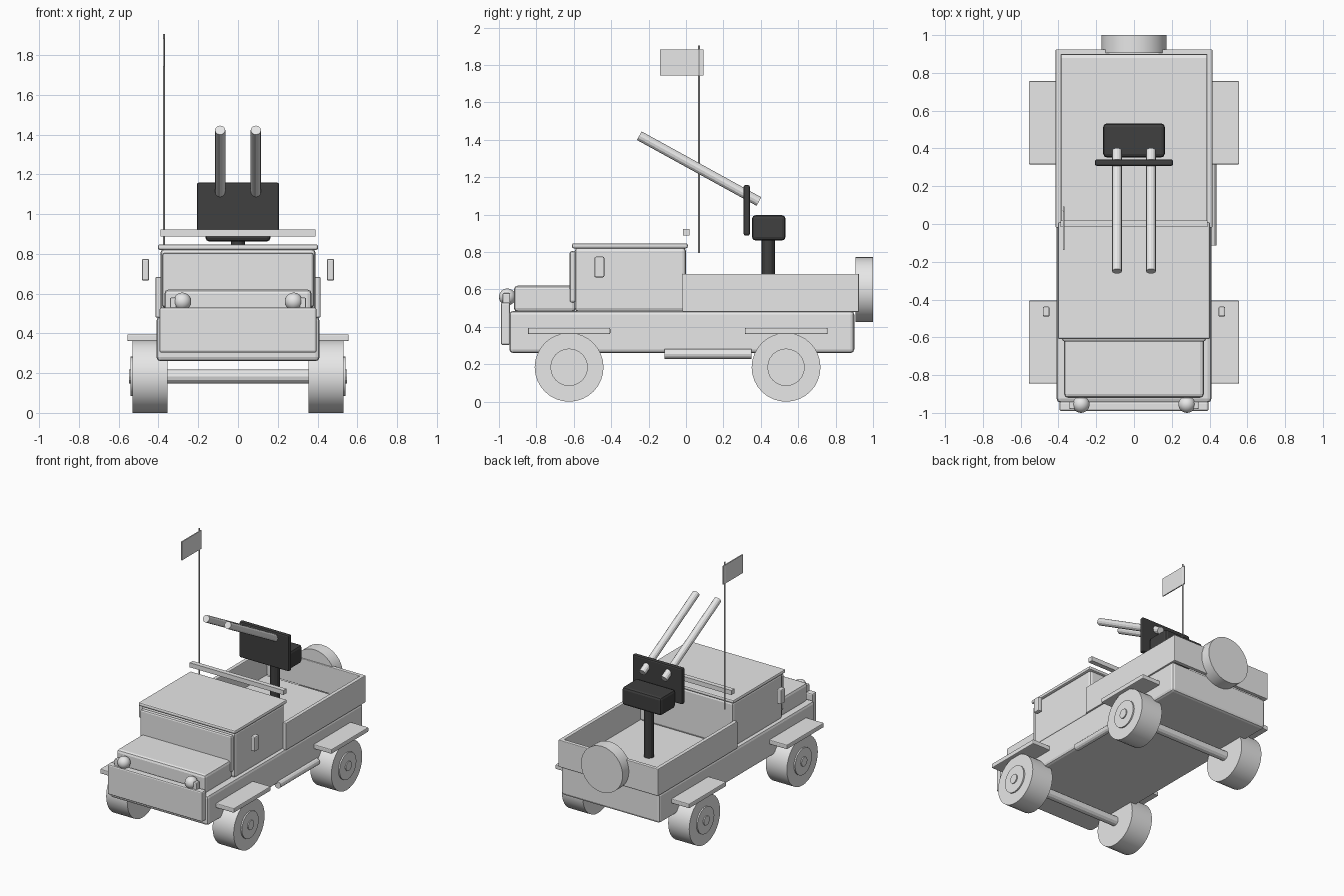
import bpy, math
from mathutils import Vector

cube = bpy.data.objects.get("Cube")
if cube:
    bpy.data.objects.remove(cube, do_unlink=True)


def make_material(name, value):
    m = bpy.data.materials.new(name)
    m.use_nodes = True
    colour = (value, value, value, 1)
    m.diffuse_color = colour
    m.node_tree.nodes["Principled BSDF"].inputs["Base Color"].default_value = colour
    return m


GREY = make_material("light grey", 0.8)
DARK = make_material("gunmetal black", 0.05)


def finish(name, mat, smooth):
    ob = bpy.context.object
    ob.name = ob.data.name = name
    ob.data.materials.append(mat)
    if smooth:
        bpy.ops.object.shade_smooth_by_angle(angle=math.radians(35))
    return ob


def box(name, xs, ys, zs, bevel=0.0, mat=GREY):
    """Box between the given limits on each axis, with rounded edges."""
    limits = (xs, ys, zs)
    bpy.ops.mesh.primitive_cube_add(size=1, location=[(a + b) / 2 for a, b in limits])
    ob = bpy.context.object
    ob.scale = [b - a for a, b in limits]
    bpy.ops.object.transform_apply(location=False, rotation=False, scale=True)
    finish(name, mat, False)
    if bevel:
        mod = ob.modifiers.new("Rounded edges", "BEVEL")
        mod.width = bevel
        mod.segments = 2
    return ob


def rod(name, start, end, radius, sides=12, mat=GREY, smooth=False):
    """Cylinder running from start to end."""
    a, b = Vector(start), Vector(end)
    bpy.ops.mesh.primitive_cylinder_add(vertices=sides, radius=radius,
                                        depth=(b - a).length, location=(a + b) / 2)
    ob = bpy.context.object
    ob.rotation_euler = (b - a).to_track_quat("Z", "Y").to_euler()
    return finish(name, mat, smooth)


# Body, hood and cab
box("chassis_body", (-0.41, 0.41), (-0.945, 0.90), (0.26, 0.485), 0.02)
box("hood", (-0.37, 0.37), (-0.92, -0.59), (0.48, 0.62), 0.02)
box("cab", (-0.39, 0.39), (-0.595, 0.0), (0.48, 0.825), 0.02)
box("windshield", (-0.38, 0.38), (-0.622, -0.59), (0.53, 0.805), 0.012)
box("roof", (-0.403, 0.403), (-0.61, 0.01), (0.82, 0.847), 0.01)
box("light_bar", (-0.39, 0.39), (-0.017, 0.018), (0.888, 0.922))

# Cargo bed
box("tailgate", (-0.415, 0.415), (0.895, 0.925), (0.48, 0.683), 0.005)
rod("spare_wheel", (0, 0.905, 0.60), (0, 1.0, 0.60), 0.173, 32, smooth=True)

# Front bumper
box("front_bumper", (-0.395, 0.395), (-0.99, -0.94), (0.303, 0.53), 0.01)

# Parts found on both sides
for side, s in (("left", 1), ("right", -1)):
    def span(a, b):
        return tuple(sorted((s * a, s * b)))

    box(side + "_bed_wall", span(0.385, 0.415), (-0.02, 0.92), (0.48, 0.683), 0.005)
    box(side + "_mirror", span(0.447, 0.483), (-0.49, -0.437), (0.665, 0.775), 0.008)
    box(side + "_bumper_post", span(0.31, 0.342), (-0.98, -0.94), (0.50, 0.58), 0.006)
    bpy.ops.mesh.primitive_uv_sphere_add(segments=20, ring_count=12, radius=0.045,
                                         location=(s * 0.28, -0.955, 0.56))
    finish(side + "_headlight", GREY, True)
    for end, y, fender in (("front", -0.625, (-0.845, -0.405)),
                           ("rear", 0.535, (0.315, 0.757))):
        name = end + "_" + side
        box(name + "_fender", span(0.36, 0.557), fender, (0.361, 0.395), 0.006)
        rod(name + "_tire", (s * 0.355, y, 0.184), (s * 0.53, y, 0.184), 0.184, 32, smooth=True)
        rod(name + "_hub", (s * 0.40, y, 0.184), (s * 0.54, y, 0.184), 0.10, 24, smooth=True)
    rod(side + "_gun_barrel", (s * 0.09, 0.39, 1.07), (s * 0.09, -0.25, 1.422), 0.026)

# Axles and exhaust
for end, y in (("front", -0.625), ("rear", 0.535)):
    rod(end + "_axle", (-0.548, y, 0.184), (0.548, y, 0.184), 0.035)
rod("exhaust_pipe", (0.41, -0.115, 0.255), (0.41, 0.35, 0.255), 0.026)

# Gun mount
rod("gun_post", (0, 0.44, 0.48), (0, 0.44, 0.87), 0.035, mat=DARK)
box("gun_box", (-0.163, 0.163), (0.353, 0.532), (0.862, 0.997), 0.018, DARK)
box("gun_shield", (-0.207, 0.207), (0.308, 0.342), (0.888, 1.158), 0.01, DARK)

# Antenna and flag
rod("antenna", (-0.373, 0.07, 0.795), (-0.373, 0.07, 1.905), 0.005, 8)
box("flag", (-0.377, -0.369), (-0.138, 0.093), (1.743, 1.882))
